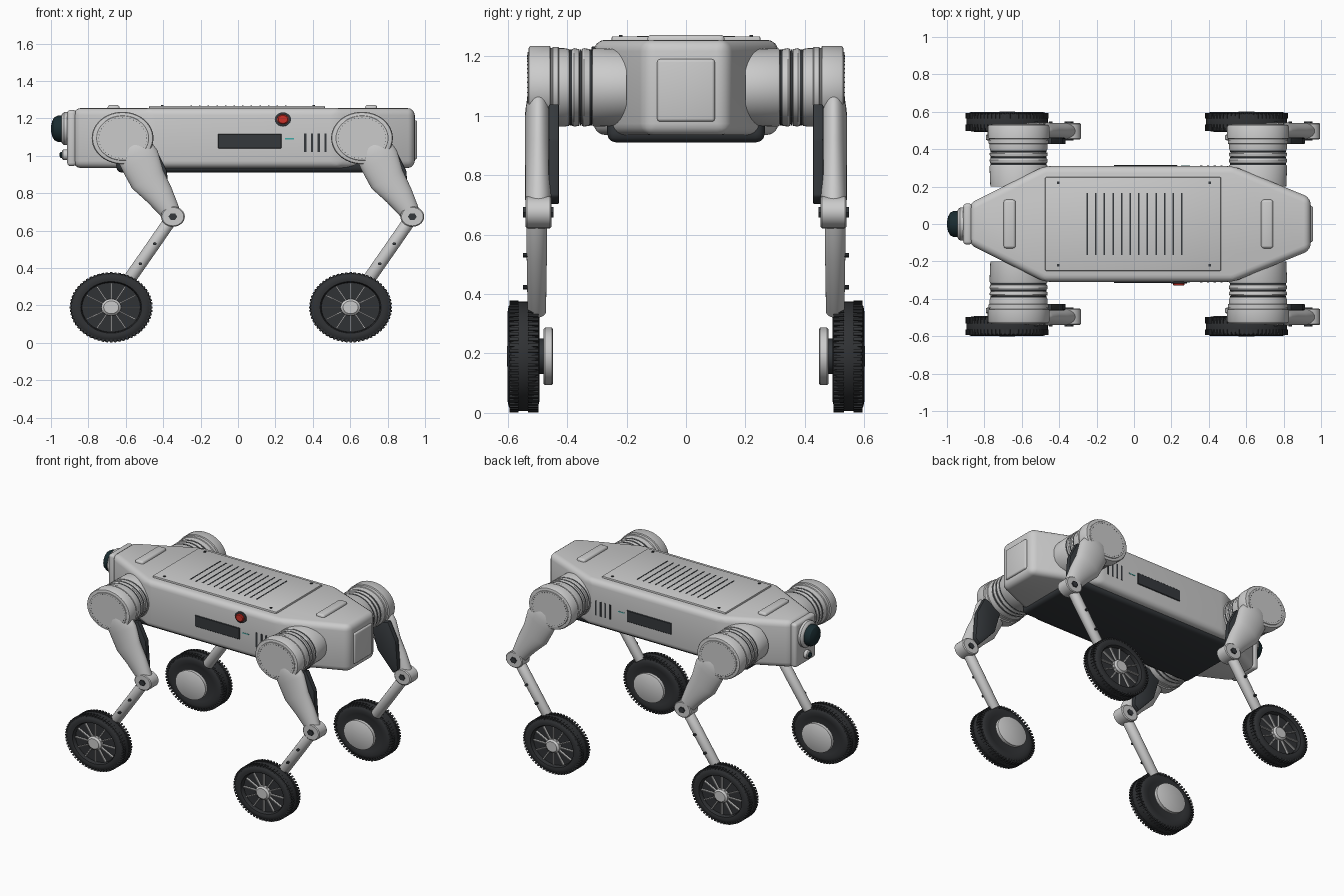
import bpy, bmesh
from math import pi, sin, cos, radians
from mathutils import Matrix, Vector

if "Cube" in bpy.data.objects:
    bpy.data.objects.remove(bpy.data.objects["Cube"])

SX = 1.18  # round parts on the legs are stretched along x


def material(name, rgb):
    m = bpy.data.materials.new(name)
    m.diffuse_color = (*rgb, 1)
    m.use_nodes = True
    m.node_tree.nodes["Principled BSDF"].inputs["Base Color"].default_value = m.diffuse_color
    return m


DARK = material("dark_plastic", (0.035, 0.04, 0.045))
RUBBER = material("rubber", (0.03, 0.032, 0.035))
GLASS = material("lens_glass", (0.01, 0.025, 0.03))
RED = material("red", (0.6, 0.03, 0.02))
TEAL = material("teal", (0.05, 0.4, 0.38))


def finish(bm, name, mat=None, bevel=0, seg=3, dx=0, s=1, min_angle=20):
    """Bevel, shift along x, mirror in y and turn the bmesh into an object."""
    bmesh.ops.recalc_face_normals(bm, faces=bm.faces)
    if bevel:
        edges = [e for e in bm.edges if e.calc_face_angle(0) > radians(min_angle)]
        bmesh.ops.bevel(bm, geom=edges, offset=bevel, segments=seg, profile=0.5,
                        affect='EDGES', clamp_overlap=True)
    for v in bm.verts:
        v.co.x += dx
        v.co.y *= s
    bmesh.ops.recalc_face_normals(bm, faces=bm.faces)
    me = bpy.data.meshes.new(name)
    bm.to_mesh(me)
    bm.free()
    ob = bpy.data.objects.new(name, me)
    bpy.context.collection.objects.link(ob)
    if mat:
        me.materials.append(mat)
    bpy.ops.object.select_all(action='DESELECT')
    ob.select_set(True)
    bpy.context.view_layer.objects.active = ob
    bpy.ops.object.shade_smooth_by_angle(angle=radians(32))
    return ob


def box(bm, lo, hi):
    lo, hi = Vector(lo), Vector(hi)
    bmesh.ops.create_cube(bm, size=1, matrix=Matrix.Translation((lo + hi) / 2)
                          @ Matrix.Diagonal((*(hi - lo), 1)))
    return bm


def skin(bm, rings):
    """Join rings of points with quads and cap both ends."""
    rings = [[bm.verts.new(p) for p in r] for r in rings]
    n = len(rings[0])
    for a, b in zip(rings, rings[1:]):
        for i in range(n):
            bm.faces.new((a[i], a[(i + 1) % n], b[(i + 1) % n], b[i]))
    bm.faces.new(rings[0])
    bm.faces.new(rings[-1])
    return bm


def lathe(bm, prof, c, axis='Y', sx=SX, n=48):
    """Turn (position, radius) points about an axis through c."""
    rings = []
    for t, r in prof:
        ring = []
        for i in range(n):
            u, w = r * cos(2 * pi * i / n), r * sin(2 * pi * i / n)
            ring.append((c[0] + u * sx, t, c[1] + w) if axis == 'Y' else (t, c[0] + u, c[1] + w))
        rings.append(ring)
    return skin(bm, rings)


def around(bm, c, count, y, r, size):
    """Boxes set round an (elliptical) wheel centre."""
    for i in range(count):
        bmesh.ops.create_cube(bm, size=1, matrix=Matrix.Translation((c[0], 0, c[1]))
                              @ Matrix.Diagonal((SX, 1, 1, 1)) @ Matrix.Rotation(2 * pi * i / count, 4, 'Y')
                              @ Matrix.Translation((0, y, r)) @ Matrix.Diagonal((*size, 1)))
    return bm


def limb(stations, yc):
    """Loft elliptical sections (x, z, half width, half thickness) in the xz plane."""
    d = Vector((0.5, 0, -0.87)) if stations[-1][0] > stations[0][0] else Vector((-0.565, 0, -0.825))
    nrm = Vector((-d.z, 0, d.x))
    return skin(bmesh.new(), [[Vector((x, yc, z)) + nrm * w * cos(a) + Vector((0, t * sin(a), 0))
                               for a in [2 * pi * i / 32 for i in range(32)]] for x, z, w, t in stations])


new = bmesh.new

# Body shell with tapered ends
outline = [(-.88, -.11), (-.48, -.31), (.53, -.31), (.945, -.14),
           (.945, .14), (.53, .31), (-.48, .31), (-.88, .11)]
finish(skin(new(), [[(x, y, z) for x, y in outline] for z in (.935, 1.255)]), "body_shell", bevel=.038, seg=4)
finish(box(new(), (-.65, -.265, .91), (.69, .265, 1.0)), "belly_pan", DARK, .03)
finish(box(new(), (.93, -.097, .98), (.957, .097, 1.19)), "rear_panel", None, .01)

# Top lid, cooling slots, screws and grab pads
finish(box(new(), (-.475, -.25, 1.24), (.465, .25, 1.267)), "top_lid", None, .005, 2)
bm = new()
for i in range(12):
    x = -.25 + i * .046
    box(bm, (x - .004, -.165, 1.25), (x + .004, .165, 1.2685))
finish(bm, "lid_slots", DARK)
bm = new()
for x in (-.405, .405):
    for y in (-.22, .22):
        box(bm, (x - .006, y - .006, 1.25), (x + .006, y + .006, 1.272))
finish(bm, "lid_screws", DARK)
for n, x in (("front", -.665), ("rear", .712)):
    finish(box(new(), (x - .032, -.13, 1.23), (x + .032, .13, 1.272)), n + "_grab_pad", None, .014)

# Nose plate with camera
finish(box(new(), (-.913, -.11, .945), (-.865, .11, 1.245)), "nose_plate", None, .018)
finish(lathe(new(), [(-.90, .088), (-.93, .088), (-.94, .08), (-.945, .07)], (0, 1.145), 'X'), "lens_ring")
finish(lathe(new(), [(-.93, .07), (-.965, .07), (-.983, .06), (-.994, .04), (-1, .012)], (0, 1.145), 'X'),
       "camera_lens", GLASS)
finish(lathe(new(), [(-.9, .028), (-.935, .028), (-.94, .022)], (0, 1.005), 'X', n=24), "small_lens_ring")
finish(lathe(new(), [(-.93, .018), (-.948, .016), (-.955, .006)], (0, 1.005), 'X', n=24), "small_lens", GLASS)

# Side panels, vents and status lights
for side, s in (("right", -1), ("left", 1)):
    finish(box(new(), (-.108, .29, 1.04), (.232, .315, 1.118)), side + "_side_panel", DARK, .003, 1, s=s)
    bm = new()
    for i in range(4):
        x = .36 + i * .036
        box(bm, (x - .006, .30, 1.02), (x + .006, .313, 1.12))
    finish(bm, side + "_vents", DARK, s=s)
    finish(box(new(), (.25, .30, 1.088), (.30, .312, 1.094)), side + "_status_light", TEAL, s=s)

# Emergency button
finish(lathe(new(), [(.30, .037), (.316, .037), (.318, .034)], (.24, 1.195)), "button_ring", DARK, s=-1)
finish(lathe(new(), [(.31, .026), (.325, .026), (.33, .021)], (.24, 1.195)), "stop_button", RED, s=-1)

HIP, KNEE, WHEEL = (-.617, 1.095), (-.348, .675), (-.678, .19)

# Four identical legs: front/rear shifted in x, left/right mirrored in y
for end, dx in (("front", 0), ("rear", 1.28)):
    for side, s in (("right", -1), ("left", 1)):
        k = dict(dx=dx, s=s)
        p = f"{end}_{side}_"

        # Hip: ribbed sleeve with dark grooves and capped housing
        prof = [(.20, .128)]
        for y in (.32, .355, .388):
            prof += [(y - .012, .132), (y - .005, .129), (y - .004, .12), (y + .004, .12), (y + .005, .129)]
        finish(lathe(new(), prof + [(.41, .132), (.435, .132)], HIP), p + "hip_sleeve", **k)
        bm = new()
        for y in (.32, .355, .388):
            lathe(bm, [(y - .004, .1275), (y + .004, .1275)], HIP)
        finish(bm, p + "hip_grooves", DARK, **k)
        finish(lathe(new(), [(.425, .13), (.43, .136), (.448, .136), (.45, .133), (.455, .133), (.458, .14),
                             (.52, .14), (.528, .136), (.53, .13)], HIP), p + "hip_housing", **k)
        finish(lathe(new(), [(.52, .12), (.532, .12), (.534, .118)], HIP), p + "hip_cap", **k)
        finish(around(new(), HIP, 40, .533, .108, (.004, .004, .003)), p + "hip_cap_studs", DARK, **k)

        # Thigh with dark inner cover
        finish(limb([(-.585, 1.075, .05, .026), (-.567, 1.05, .085, .038), (-.545, 1.01, .104, .044),
                     (-.524, .975, .108, .045), (-.483, .874, .096, .045), (-.42, .79, .075, .044),
                     (-.375, .72, .058, .044), (-.352, .682, .05, .042)], .497), p + "thigh", **k)
        cover = [(-.57, 1.0), (-.44, 1.04), (-.38, .92), (-.365, .73), (-.40, .70), (-.52, .83)]
        finish(skin(new(), [[(x, y, z) for x, z in cover] for y in (.427, .462)]),
               p + "thigh_cover", DARK, .006, 2, **k)

        # Knee joint and bolts
        finish(lathe(new(), [(.452, .048), (.457, .054), (.535, .054), (.54, .049)], KNEE), p + "knee", **k)
        finish(lathe(new(), [(.446, .02), (.548, .02)], KNEE, n=6), p + "knee_bolt", DARK, **k)

        # Shin and its screws
        finish(limb([(-.355, .665, .034, .034), (-.45, .527, .034, .034),
                     (-.582, .338, .034, .031)], .502), p + "shin", bevel=.004, seg=2, min_angle=45, **k)
        bm = new()
        for c in ((-.445, .53), (-.522, .423)):
            lathe(bm, [(.53, .008), (.549, .008)], c, n=12)
        finish(bm, p + "shin_screws", DARK, **k)

        # Wheel: tyre with lugs, spokes, hub and inner motor
        bm = lathe(new(), [(.505, .10), (.497, .125), (.493, .15), (.497, .168), (.508, .18), (.52, .184),
                           (.575, .184), (.588, .18), (.597, .168), (.6, .152), (.597, .138), (.588, .134),
                           (.572, .132)], WHEEL, n=64)
        finish(bm, p + "tyre", RUBBER, **k)
        bm = around(new(), WHEEL, 60, .514, .1785, (.011, .034, .019))
        around(bm, WHEEL, 60, .578, .1785, (.011, .03, .019))
        finish(bm, p + "tread_lugs", RUBBER, **k)
        finish(around(new(), WHEEL, 12, .578, .083, (.006, .016, .092)), p + "spokes", **k)
        finish(lathe(new(), [(.56, .045), (.592, .045), (.598, .038), (.602, .034)], WHEEL), p + "hub", **k)
        finish(lathe(new(), [(.447, .09), (.451, .097), (.474, .097), (.479, .092)], WHEEL), p + "hub_motor", **k)
        finish(lathe(new(), [(.47, .06), (.52, .06)], WHEEL), p + "axle", DARK, **k)
